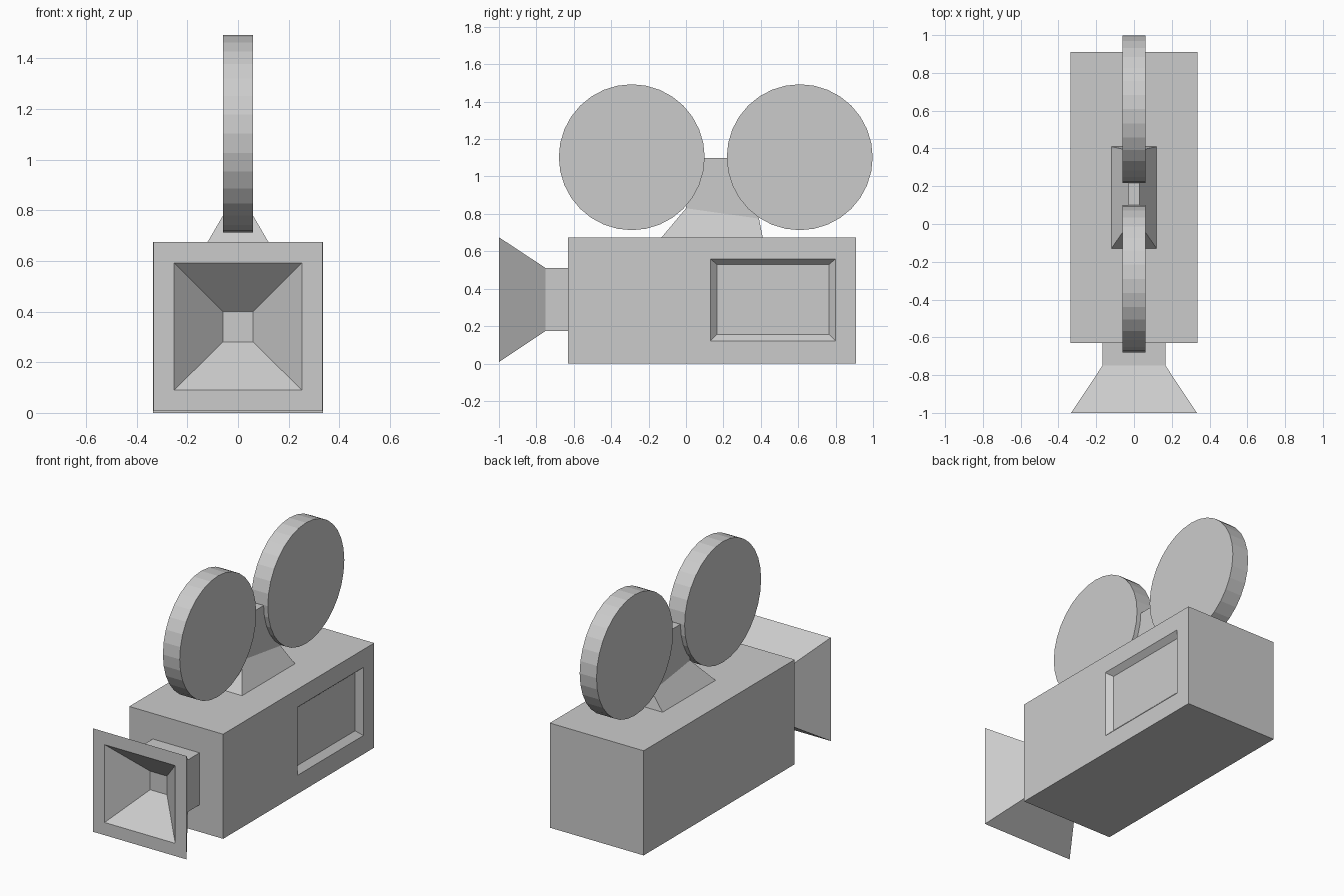
import bpy, bmesh, math

if "Cube" in bpy.data.objects:
    bpy.data.objects.remove(bpy.data.objects["Cube"])


def rect(axis, pos, a0, a1, b0, b1):
    """Four corners of a rectangle lying across the given axis."""
    pts = []
    for a, b in ((a0, b0), (a1, b0), (a1, b1), (a0, b1)):
        p = [a, b]
        p.insert("xyz".index(axis), pos)
        pts.append(p)
    return pts


def loft(name, rings):
    """Skin a run of four-cornered rings and cap both ends."""
    bm = bmesh.new()
    loops = [[bm.verts.new(p) for p in ring] for ring in rings]
    for lo, hi in zip(loops, loops[1:]):
        for i in range(4):
            j = (i + 1) % 4
            bm.faces.new((lo[i], lo[j], hi[j], hi[i]))
    bm.faces.new(loops[0][::-1])
    bm.faces.new(loops[-1])
    bmesh.ops.recalc_face_normals(bm, faces=bm.faces)
    mesh = bpy.data.meshes.new(name)
    bm.to_mesh(mesh)
    bm.free()
    obj = bpy.data.objects.new(name, mesh)
    bpy.context.collection.objects.link(obj)
    return obj


# Camera body with a bevelled recess in its right side
loft("camera_body", [
    rect("x", -0.335, -0.63, 0.91, 0, 0.675),
    rect("x", 0.335, -0.63, 0.91, 0, 0.675),
    rect("x", 0.335, 0.13, 0.80, 0.12, 0.56),
    rect("x", 0.30, 0.165, 0.765, 0.155, 0.53),
])

# Lens neck, flared hood and hollow funnel
loft("lens_hood", [
    rect("y", -0.63, -0.167, 0.167, 0.175, 0.51),
    rect("y", -0.75, -0.167, 0.167, 0.175, 0.51),
    rect("y", -1.0, -0.333, 0.333, 0.008, 0.675),
    rect("y", -1.0, -0.252, 0.252, 0.09, 0.592),
    rect("y", -0.81, -0.06, 0.06, 0.28, 0.40),
])

# Reel mount: wide foot, slanted shoulder, narrow upright
shoulder = rect("z", 0.83, -0.03, 0.03, 0.0, 0.39)
for corner in shoulder[2:]:
    corner[2] = 0.775
loft("reel_mount", [
    rect("z", 0.675, -0.12, 0.12, -0.13, 0.41),
    shoulder,
    rect("z", 1.10, -0.03, 0.03, 0.0, 0.36),
])

# Film reels
for name, y in (("front_reel", -0.29), ("back_reel", 0.608)):
    bpy.ops.mesh.primitive_cylinder_add(
        vertices=32, radius=0.39, depth=0.12,
        location=(0, y, 1.103), rotation=(0, math.pi / 2, 0))
    bpy.context.object.name = name
